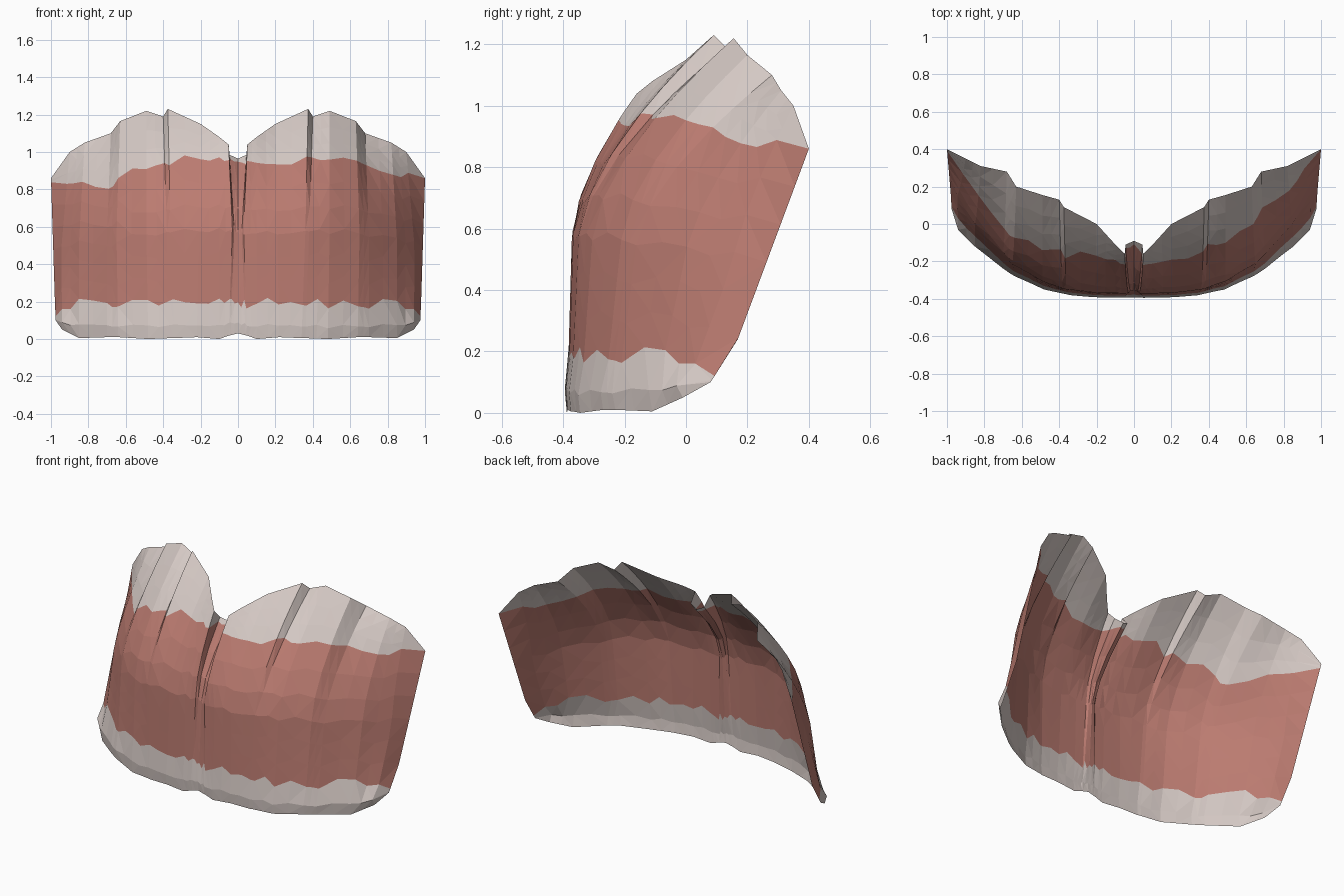
import bpy, bmesh, random

if "Cube" in bpy.data.objects:
    bpy.data.objects.remove(bpy.data.objects["Cube"])

random.seed(4)


def material(name, rgb):
    m = bpy.data.materials.new(name)
    m.diffuse_color = (*rgb, 1)
    m.use_nodes = True
    m.node_tree.nodes["Principled BSDF"].inputs["Base Color"].default_value = m.diffuse_color
    return m


red = material("dusty red", (0.50, 0.20, 0.165))
pale = material("pale trim", (0.67, 0.59, 0.56))

# Half outlines of the curved wrap, centre to side: bottom hem, waist, top edge
BOTTOM = [(0, -.387, .03), (.04, -.388, .02), (.05, -.388, .018), (.1, -.388, 0),
          (.22, -.385, .01), (.34, -.375, .005), (.36, -.37, .005), (.48, -.345, 0),
          (.64, -.27, .01), (.7, -.23, .01), (.85, -.11, .005), (.94, -.01, .05), (.975, .08, .1)]
WAIST = [(0, -.355, .58), (.02, -.36, .58), (.03, -.37, .58), (.1, -.372, .56),
         (.21, -.368, .56), (.36, -.35, .57), (.38, -.345, .57), (.49, -.305, .57),
         (.65, -.21, .57), (.7, -.16, .56), (.85, .0, .52), (.945, .15, .48), (.98, .165, .23)]
TOP = [(0, -.09, .965), (.045, -.11, .985), (.05, -.16, 1.04), (.1, -.11, 1.08),
       (.2, .0, 1.15), (.375, .09, 1.23), (.4, .13, 1.19), (.49, .155, 1.22),
       (.63, .2, 1.165), (.68, .28, 1.1), (.82, .31, 1.05), (.9, .35, 1.0), (1, .4, .86)]

# Upper colour edge on each side: (distance from centre, height)
UPPER = {1: [(0, .95), (.3, .94), (.38, .97), (.62, .965), (.7, .91), (.8, .86), (.9, .88), (1, .93)],
         -1: [(0, .95), (.28, .98), (.4, .93), (.55, .91), (.68, .81), (.8, .83), (1, .85)]}


def lerp(a, b, t):
    return tuple(p + (q - p) * t for p, q in zip(a, b))


def lookup(table, x):
    for (x0, v0), (x1, v1) in zip(table, table[1:]):
        if x <= x1:
            return v0 + (v1 - v0) * (x - x0) / (x1 - x0)
    return table[-1][1]


def columns():
    cols = list(zip(BOTTOM, WAIST, TOP))
    out = []
    for a, b in zip(cols, cols[1:]):
        # The edge column bends much lower, so it is not blended with its neighbour
        n = 2 if b[2][0] - a[2][0] > .04 and b is not cols[-1] else 1
        for i in range(n):
            out.append(tuple(lerp(p, q, i / n) for p, q in zip(a, b)))
    return out + [cols[-1]]


def point(col, z, side):
    lo, mid, hi = col
    if z <= mid[2]:
        p = lerp(lo, mid, (z - lo[2]) / (mid[2] - lo[2]))
    else:
        s = min(1, (z - mid[2]) / (hi[2] - mid[2]))
        x = lerp(mid, hi, s)[0]
        power = 1 if hi[0] == 1 else 1.6 - .4 * x ** 4
        p = (x, mid[1] + (hi[1] - mid[1]) * s ** power, z)
    return (side * p[0], p[1], z)


# Rows are placed so that the two colour edges fall on mesh edges
def rows(col, side):
    bottom, top = col[0][2], col[2][2]
    low = max(.19 + random.uniform(-.03, .03), bottom + .06)
    if col[2][0] > .95:
        low = bottom + .02
    elif col[2][0] > .85:
        low = .16
    up = min(lookup(UPPER[side], col[2][0]) + random.uniform(-.015, .015), top)
    zs = [bottom, bottom + (low - bottom) * .35]
    zs += [low + (up - low) * i / 6 for i in range(7)]
    return zs + [up + (top - up) * i / 3 for i in (1, 2, 3)]


half = columns()
full = [(c, -1) for c in reversed(half[1:])] + [(c, 1) for c in half]
bm = bmesh.new()
grid = []
for c, side in full:
    line = []
    for i, z in enumerate(rows(c, side)):
        x, y, z = point(c, z, side)
        if i == 1 and c[2][0] < .95:         # hem swells outward, then tucks under
            y -= .008 + .035 * abs(x) ** 4
        line.append(bm.verts.new((x, y, z)))
    grid.append(line)
for a, b in zip(grid, grid[1:]):
    for r in range(len(a) - 1):
        f = bm.faces.new((a[r], b[r], b[r + 1], a[r + 1]))
        f.material_index = 0 if 2 <= r < 8 else 1
bmesh.ops.remove_doubles(bm, verts=bm.verts, dist=.0005)
bmesh.ops.triangulate(bm, faces=bm.faces)
mesh = bpy.data.meshes.new("curved_wrap")
bm.to_mesh(mesh)
bm.free()
mesh.materials.append(red)
mesh.materials.append(pale)
bpy.context.collection.objects.link(bpy.data.objects.new("curved_wrap", mesh))
